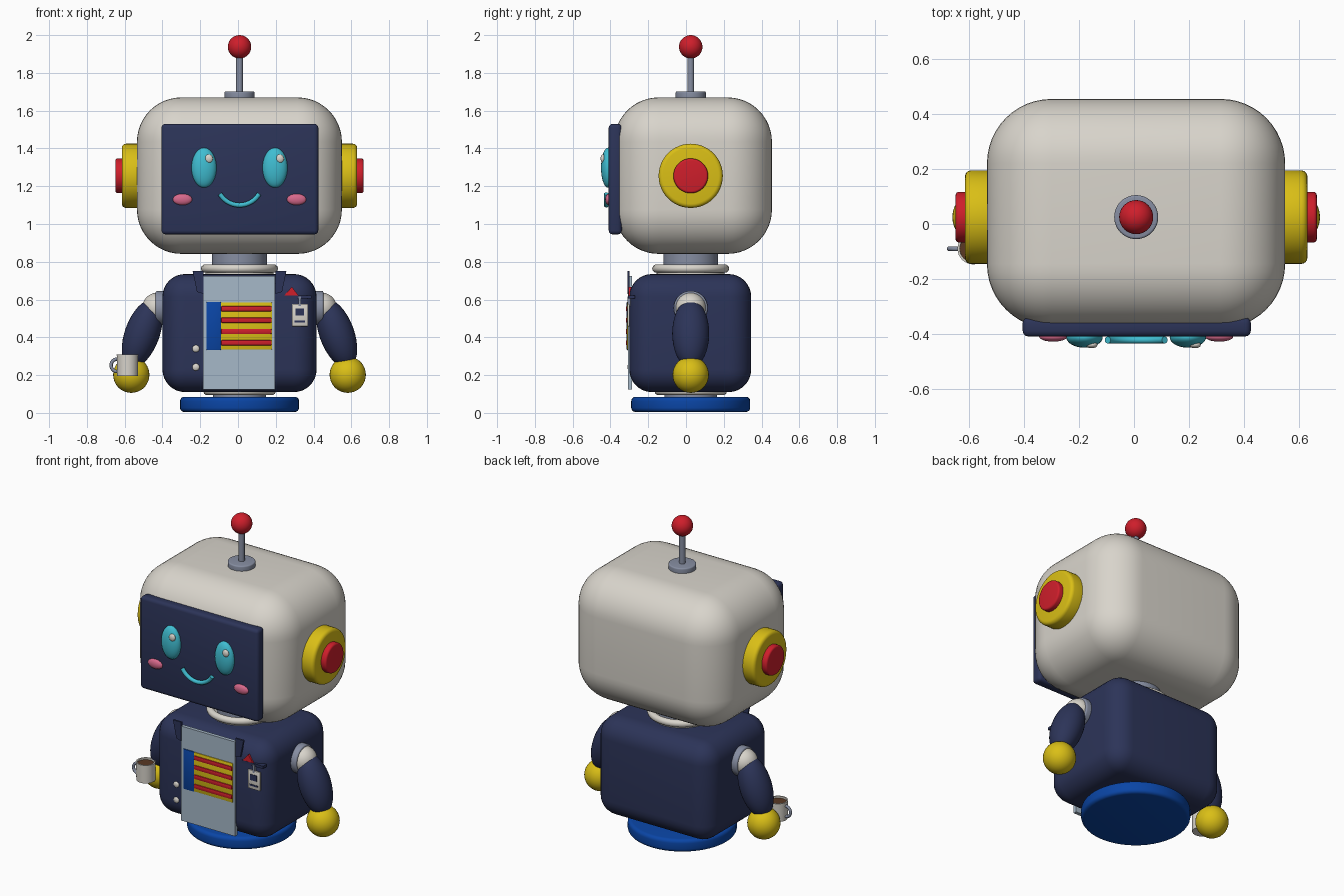
import bpy, bmesh, math
from mathutils import Matrix, Vector

if "Cube" in bpy.data.objects:
    bpy.data.objects.remove(bpy.data.objects["Cube"])

CX, CY = 0.008, 0.025  # centre line of the body


def material(name, rgb):
    m = bpy.data.materials.new(name)
    m.diffuse_color = (*rgb, 1)
    m.use_nodes = True
    m.node_tree.nodes["Principled BSDF"].inputs["Base Color"].default_value = m.diffuse_color
    return m


WHITE = material("warm white", (0.69, 0.66, 0.60))
NAVY = material("navy", (0.025, 0.034, 0.098))
YELLOW = material("yellow", (0.70, 0.52, 0.008))
RED = material("red", (0.62, 0.013, 0.024))
CYAN = material("cyan", (0.05, 0.51, 0.64))
PINK = material("pink", (0.68, 0.14, 0.26))
GREY = material("steel grey", (0.24, 0.27, 0.36))
BLUE = material("blue", (0.003, 0.06, 0.38))
PALE = material("pale blue", (0.38, 0.48, 0.58))
BROWN = material("coffee brown", (0.10, 0.04, 0.017))


def finish(name, bm, mat, loc=(0, 0, 0), rot=None):
    bmesh.ops.recalc_face_normals(bm, faces=bm.faces)
    if rot:
        bmesh.ops.transform(bm, matrix=rot, verts=bm.verts)
    me = bpy.data.meshes.new(name)
    bm.to_mesh(me)
    bm.free()
    me.materials.append(mat)
    me.shade_smooth()
    me.set_sharp_from_angle(angle=math.radians(40))
    ob = bpy.data.objects.new(name, me)
    ob.location = loc
    bpy.context.collection.objects.link(ob)
    return ob


def box(name, mat, x, y, z, r=0.0, seg=3):
    """Rounded box given by its (min, max) range on each axis."""
    bm = bmesh.new()
    bmesh.ops.create_cube(bm, size=1)
    bmesh.ops.scale(bm, vec=[b - a for a, b in (x, y, z)], verts=bm.verts)
    if r:
        bmesh.ops.bevel(bm, geom=bm.edges[:], offset=r, segments=seg,
                        profile=0.5, affect='EDGES')
    return finish(name, bm, mat, [(a + b) / 2 for a, b in (x, y, z)])


def ball(name, mat, loc, radii, rot=None):
    bm = bmesh.new()
    bmesh.ops.create_uvsphere(bm, u_segments=32, v_segments=18, radius=1)
    bmesh.ops.scale(bm, vec=radii, verts=bm.verts)
    return finish(name, bm, mat, loc, rot)


def lathe(name, mat, profile, loc, rot=None, n=48, closed=False):
    """Turn an (r, z) profile around z."""
    bm = bmesh.new()
    rings = [[bm.verts.new((r * math.cos(t), r * math.sin(t), z))
              for t in (2 * math.pi * i / n for i in range(n))] for r, z in profile]
    pairs = list(zip(rings, rings[1:])) + ([(rings[-1], rings[0])] if closed else [])
    for a, b in pairs:
        for i in range(n):
            j = (i + 1) % n
            bm.faces.new((a[i], a[j], b[j], b[i]))
    bmesh.ops.remove_doubles(bm, verts=bm.verts, dist=1e-5)
    return finish(name, bm, mat, loc, rot)


def disc(name, mat, r, h, loc, rot=None, bevel=0.0, n=48):
    """Cylinder from z=0 to h with rounded rims."""
    arc = [(math.cos(k * math.pi / 8), math.sin(k * math.pi / 8)) for k in range(5)]
    low = [(r - bevel + bevel * c, bevel - bevel * s) for c, s in reversed(arc)]
    top = [(r - bevel + bevel * c, h - bevel + bevel * s) for c, s in arc]
    if not bevel:
        low, top = [(r, 0)], [(r, h)]
    return lathe(name, mat, [(0, 0)] + low + top + [(0, h)], loc, rot, n)


def ring(name, mat, R, r, loc, rot=None):
    prof = [(R + r * math.cos(k * math.pi / 5), r * math.sin(k * math.pi / 5))
            for k in range(10)]
    return lathe(name, mat, prof, loc, rot, closed=True)


def plate(name, mat, pts, y0, y1):
    """Flat outline in x-z, extruded from y0 to y1."""
    bm = bmesh.new()
    a = [bm.verts.new((x, y0, z)) for x, z in pts]
    b = [bm.verts.new((x, y1, z)) for x, z in pts]
    bm.faces.new(a)
    bm.faces.new(b[::-1])
    for i in range(len(a)):
        j = (i + 1) % len(a)
        bm.faces.new((a[i], b[i], b[j], a[j]))
    return finish(name, bm, mat)


# base, waist and neck
disc("base", BLUE, 0.315, 0.08, (CX, CY, 0.005), bevel=0.022)
ring("waist_ring", WHITE, 0.17, 0.022, (CX, CY, 0.115))
disc("waist", GREY, 0.14, 0.08, (CX, CY, 0.07))
disc("neck", GREY, 0.145, 0.16, (CX, CY, 0.71))
ring("collar_ring", WHITE, 0.182, 0.022, (CX, CY, 0.764))
disc("collar_plate", WHITE, 0.18, 0.03, (CX, CY, 0.73))

# torso and head
box("torso", NAVY, (-0.40, 0.416), (-0.30, 0.345), (0.11, 0.735), 0.12, 8)
box("head", WHITE, (-0.535, 0.55), (-0.38, 0.455), (0.842, 1.67), 0.235, 12)

# face
box("screen", NAVY, (-0.405, 0.425), (-0.409, -0.34), (0.945, 1.53), 0.02)
for s, side in ((-1, "left"), (1, "right")):
    ball(side + "_eye", CYAN, (CX + s * 0.188, -0.412, 1.298), (0.066, 0.038, 0.106))
    ball(side + "_eye_glint", WHITE, (CX + s * 0.188 + 0.026, -0.44, 1.346),
         (0.021, 0.012, 0.023))
    ball(side + "_cheek", PINK, (CX + s * 0.302, -0.41, 1.13), (0.051, 0.018, 0.03))

# smile: a tube along an arc
smile = bpy.data.curves.new("smile", 'CURVE')
smile.dimensions = '3D'
smile.bevel_depth = 0.013
smile.bevel_resolution = 3
smile.use_fill_caps = True
path = smile.splines.new('POLY')
path.points.add(20)
for i, p in enumerate(path.points):
    t = math.radians(-150 + 6 * i)
    p.co = (CX + 0.12 * math.cos(t), -0.422, 1.22 + 0.12 * math.sin(t), 1)
path.use_smooth = True
smile.materials.append(CYAN)
bpy.context.collection.objects.link(bpy.data.objects.new("smile", smile))

# antenna
disc("antenna_base", GREY, 0.08, 0.05, (CX, CY, 1.652), bevel=0.008)
disc("antenna_rod", GREY, 0.018, 0.22, (CX, CY, 1.69), n=20)
ball("antenna_ball", RED, (CX, CY, 1.938), (0.062,) * 3)

# ears, shoulders, arms and hands
for s, side in ((-1, "left"), (1, "right")):
    out = Matrix.Rotation(s * math.pi / 2, 4, 'Y')
    disc(side + "_ear", YELLOW, 0.17, 0.12, (CX + s * 0.503, CY, 1.255), out, 0.022)
    disc(side + "_ear_button", RED, 0.092, 0.06, (CX + s * 0.597, CY, 1.255), out, 0.012)
    disc(side + "_shoulder_ring", GREY, 0.09, 0.06, (CX + s * 0.385, CY, 0.556), out, 0.01)
    ball(side + "_shoulder", WHITE, (CX + s * 0.435, CY, 0.556), (0.08, 0.08, 0.08))
    tilt = Matrix.Rotation(s * math.radians(-20), 4, 'Y')
    ball(side + "_arm", NAVY, (CX + s * 0.515, CY, 0.42), (0.092, 0.098, 0.19), tilt)
    ball(side + "_hand", YELLOW, (CX + s * 0.573, CY, 0.202), (0.096,) * 3)

# shirt front and lapels
box("shirt_front", PALE, (-0.185, 0.195), (-0.308, -0.286), (0.125, 0.725))
for s, side in ((-1, "left"), (1, "right")):
    pts = [(CX + s * x, z) for x, z in
           ((0.19, 0.75), (0.248, 0.75), (0.225, 0.64), (0.19, 0.63))]
    plate(side + "_lapel", NAVY, pts, -0.31, -0.298)

# chest panel with bars
box("chest_panel", YELLOW, (-0.10, 0.18), (-0.312, -0.30), (0.335, 0.585), 0.004, 2)
box("chest_panel_side", BLUE, (-0.167, -0.09), (-0.314, -0.30), (0.333, 0.587), 0.004, 2)
for i in range(4):
    z = 0.371 + 0.06 * i
    box("chest_bar", RED, (-0.09, 0.178), (-0.318, -0.305), (z - 0.014, z + 0.014), 0.006, 2)

# jacket buttons
for z in (0.34, 0.242):
    ball("jacket_button", WHITE, (-0.223, -0.30, z), (0.019, 0.01, 0.019))

# pocket, handkerchief and name card
box("pocket_edge", NAVY, (0.24, 0.39), (-0.306, -0.27), (0.605, 0.622))
plate("handkerchief", RED, [(0.245, 0.622), (0.32, 0.622), (0.285, 0.667)], -0.305, -0.285)
box("card_clip", GREY, (0.321, 0.333), (-0.311, -0.295), (0.565, 0.615))
box("card", WHITE, (0.285, 0.371), (-0.310, -0.298), (0.458, 0.577), 0.004, 2)
box("card_photo", NAVY, (0.305, 0.350), (-0.313, -0.308), (0.515, 0.552))
box("card_line", NAVY, (0.300, 0.356), (-0.313, -0.308), (0.479, 0.489))

# mug with handle and drink
MX, MY = -0.585, -0.09
lathe("mug", WHITE, [(0, 0), (0.055, 0), (0.057, 0.115), (0.049, 0.115), (0.048, 0.095),
                     (0, 0.095)], (MX, MY, 0.195), n=32)
disc("drink", BROWN, 0.0485, 0.005, (MX, MY, 0.294), n=32)
ring("mug_handle", GREY, 0.033, 0.009, (MX - 0.054, MY, 0.252),
     Matrix.Rotation(math.pi / 2, 4, 'X'))
